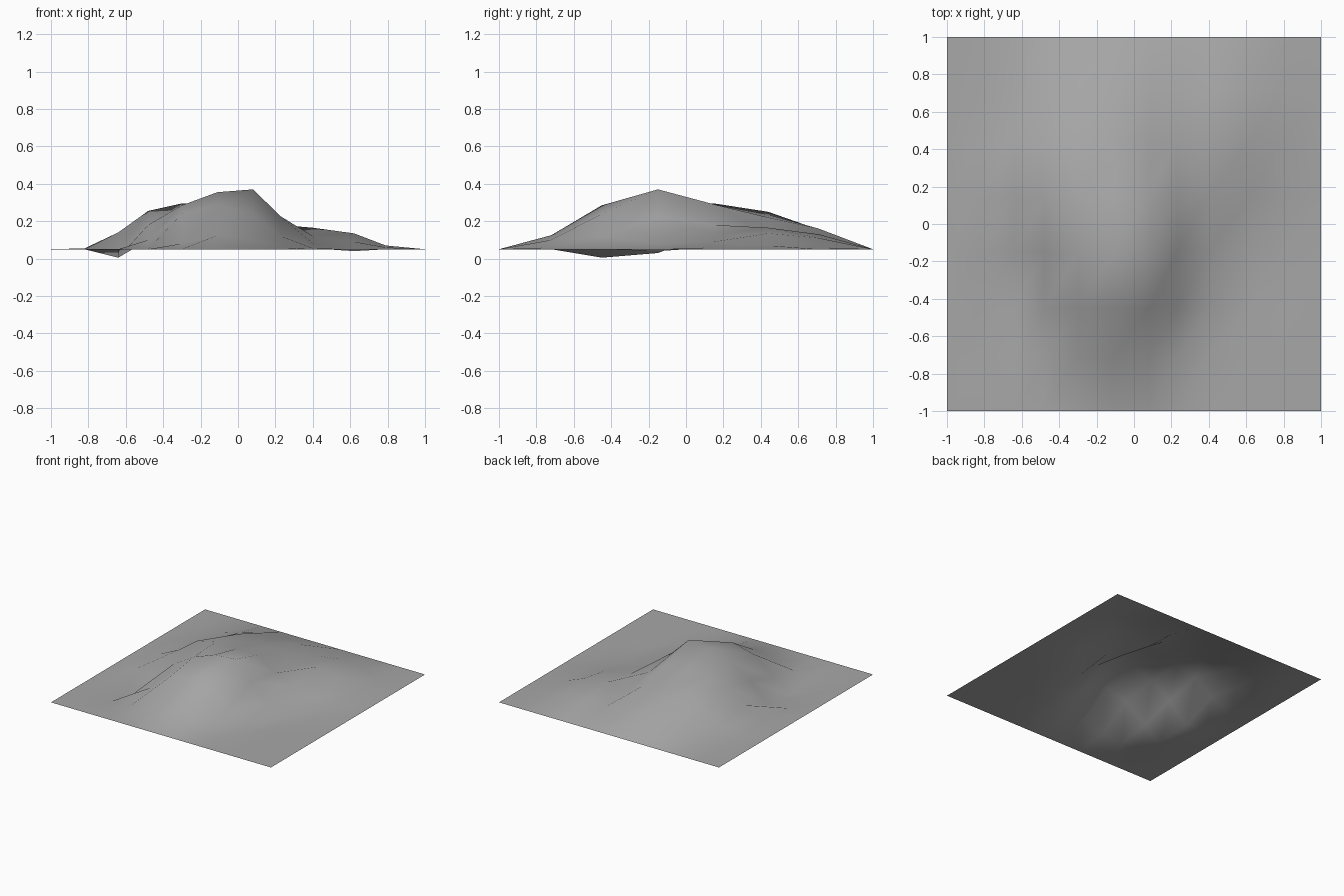
import bpy
import bmesh

# Remove the default cube if present
default_cube = bpy.data.objects.get("Cube")
if default_cube:
    bpy.data.objects.remove(default_cube, do_unlink=True)


def make_material(name, colour):
    material = bpy.data.materials.new(name)
    material.use_nodes = True
    material.diffuse_color = colour
    shader = next(node for node in material.node_tree.nodes
                  if node.type == "BSDF_PRINCIPLED")
    shader.inputs["Base Color"].default_value = colour
    shader.inputs["Roughness"].default_value = 0.8
    return material


# Survey lines across the ground: left-right columns and front-back rows
columns = [-1, -.82, -.64, -.48, -.3, -.11, .08, .23, .4, .62, .79, 1]
rows = [-1, -.72, -.45, -.15, .15, .44, .71, 1]
border_height = 5

# Inner elevations in hundredths, one list per row from front to back
elevations = [
    [5, 5, 5, 8, 12.5, 10, 6, 5, 5, 5],         # foot of the front slope
    [5, .5, 10, 24, 28.5, 24, 12, 5.5, 5, 5],   # hollow and front shoulder
    [5, 3, 18, 28.5, 35.5, 37, 22.5, 8, 4, 5],  # summit
    [5.5, 14, 25.5, 29.5, 29, 29, 18, 12, 9, 6],    # twin ridges behind it
    [5.5, 9, 17, 25, 23.5, 22, 12.5, 16.5, 13.5, 7],  # rear hills, valley
    [5, 7, 11, 15.5, 15.5, 16, 11, 13, 11, 6],  # rear slope
]


def elevation_at(column, row):
    on_border = (column in (0, len(columns) - 1)
                 or row in (0, len(rows) - 1))
    level = border_height if on_border else elevations[row - 1][column - 1]
    return level / 100


def build_terrain(name, material):
    surface = bmesh.new()
    grid = [[surface.verts.new((x, y, elevation_at(column, row)))
             for column, x in enumerate(columns)]
            for row, y in enumerate(rows)]

    # Join neighbouring rows into an open sheet
    for near, far in zip(grid, grid[1:]):
        for left, right, far_right, far_left in zip(near, near[1:], far[1:], far):
            face = surface.faces.new((left, right, far_right, far_left))
            face.smooth = True

    mesh = bpy.data.meshes.new(name)
    surface.to_mesh(mesh)
    surface.free()
    mesh.materials.append(material)
    terrain = bpy.data.objects.new(name, mesh)
    bpy.context.collection.objects.link(terrain)
    return terrain


# Rolling hill terrain in one plain colour
ground_grey = make_material("ground_grey", (.39, .39, .39, 1))
build_terrain("hill_terrain", ground_grey)
